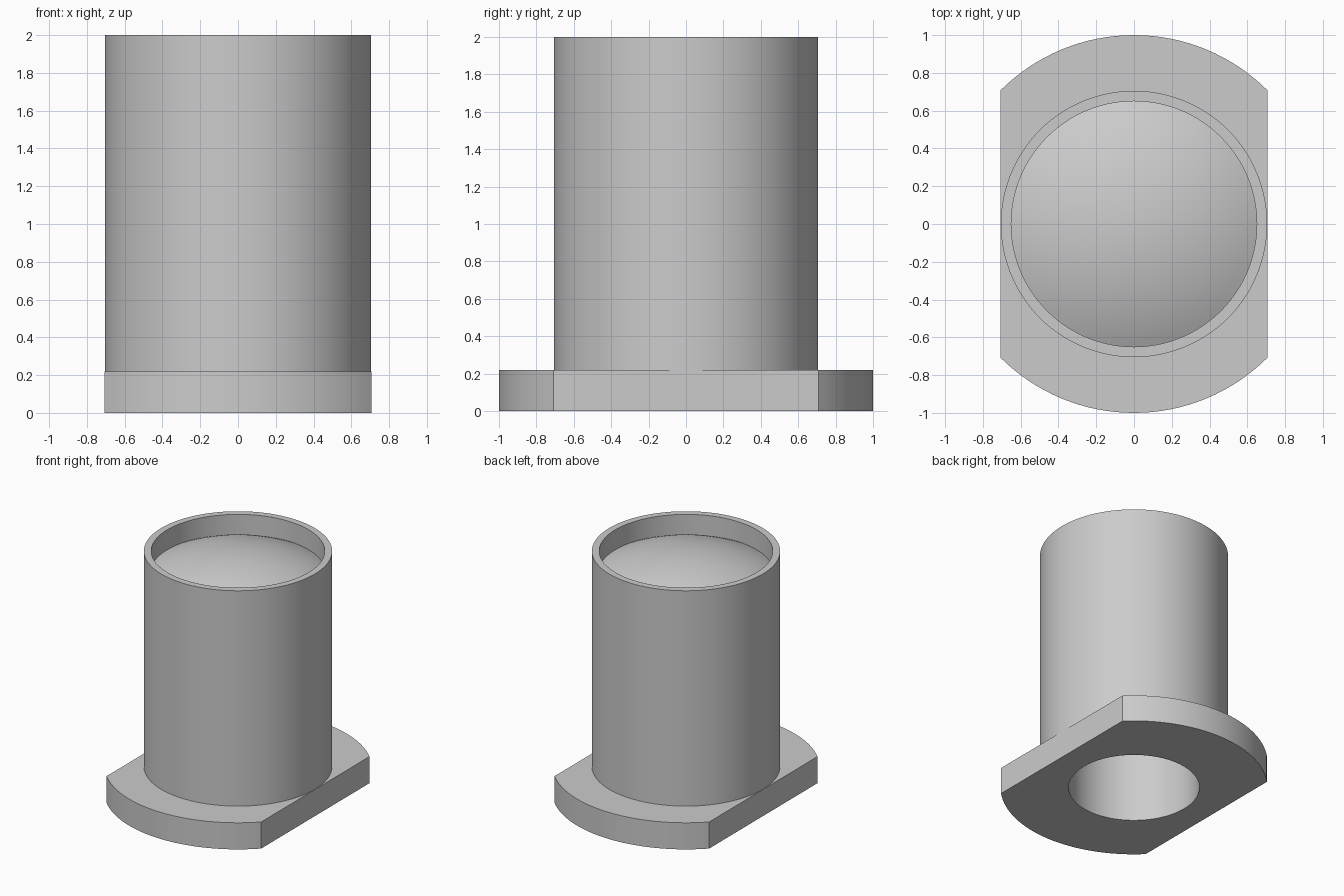
import bpy, bmesh
from math import cos, sin, sqrt, pi, radians

SEGMENTS = 128
TUBE_R, LIP_R, BORE_R = 0.705, 0.65, 0.49
FLANGE_TOP, HEIGHT, LENS_EDGE, LENS_RISE = 0.22, 2.0, 1.835, 0.155
FLAT_X = 1 / sqrt(2)

cube = bpy.data.objects.get("Cube")
if cube:
    bpy.data.objects.remove(cube, do_unlink=True)

grey = bpy.data.materials.new("grey")
grey.use_nodes = True
colour = (0.6, 0.6, 0.6, 1)
grey.diffuse_color = colour
grey.node_tree.nodes["Principled BSDF"].inputs["Base Color"].default_value = colour


def lathe(name, profile, closed, clip=2.0):
    """Revolve (radius, z) points about z; clip flattens the sides at x = +-clip."""
    bm = bmesh.new()
    rings = []
    for r, z in profile:
        if r < 1e-6:
            rings.append([bm.verts.new((0, 0, z))] * SEGMENTS)
            continue
        ring = []
        for i in range(SEGMENTS):
            a = 2 * pi * i / SEGMENTS
            ring.append(bm.verts.new((max(-clip, min(clip, r * cos(a))), r * sin(a), z)))
        rings.append(ring)
    pairs = list(zip(rings, rings[1:]))
    if closed:
        pairs.append((rings[-1], rings[0]))
    for low, high in pairs:
        for i in range(SEGMENTS):
            j = (i + 1) % SEGMENTS
            corners = list(dict.fromkeys((low[i], low[j], high[j], high[i])))
            bm.faces.new(corners)
    bmesh.ops.recalc_face_normals(bm, faces=bm.faces)
    mesh = bpy.data.meshes.new(name)
    bm.to_mesh(mesh)
    bm.free()
    mesh.materials.append(grey)
    obj = bpy.data.objects.new(name, mesh)
    bpy.context.collection.objects.link(obj)
    bpy.ops.object.select_all(action="DESELECT")
    obj.select_set(True)
    bpy.context.view_layer.objects.active = obj
    bpy.ops.object.shade_smooth_by_angle(angle=radians(30))
    return obj


# Base flange with two flat sides and barrel, sharing one open bore
lathe("flanged_barrel", [
    (BORE_R, 0), (1, 0), (1, FLANGE_TOP), (TUBE_R, FLANGE_TOP),
    (TUBE_R, HEIGHT), (LIP_R, HEIGHT), (LIP_R, LENS_EDGE), (BORE_R, LENS_EDGE),
], closed=True, clip=FLAT_X)

# Domed lens set into the top recess, flat underneath
sphere_r = (LIP_R ** 2 + LENS_RISE ** 2) / (2 * LENS_RISE)
centre_z = LENS_EDGE + LENS_RISE - sphere_r
steps = 14
dome = [(0, LENS_EDGE)]
for k in range(steps + 1):
    r = LIP_R * (1 - k / steps)
    dome.append((r, centre_z + sqrt(sphere_r ** 2 - r ** 2)))
lathe("domed_lens", dome, closed=False)
